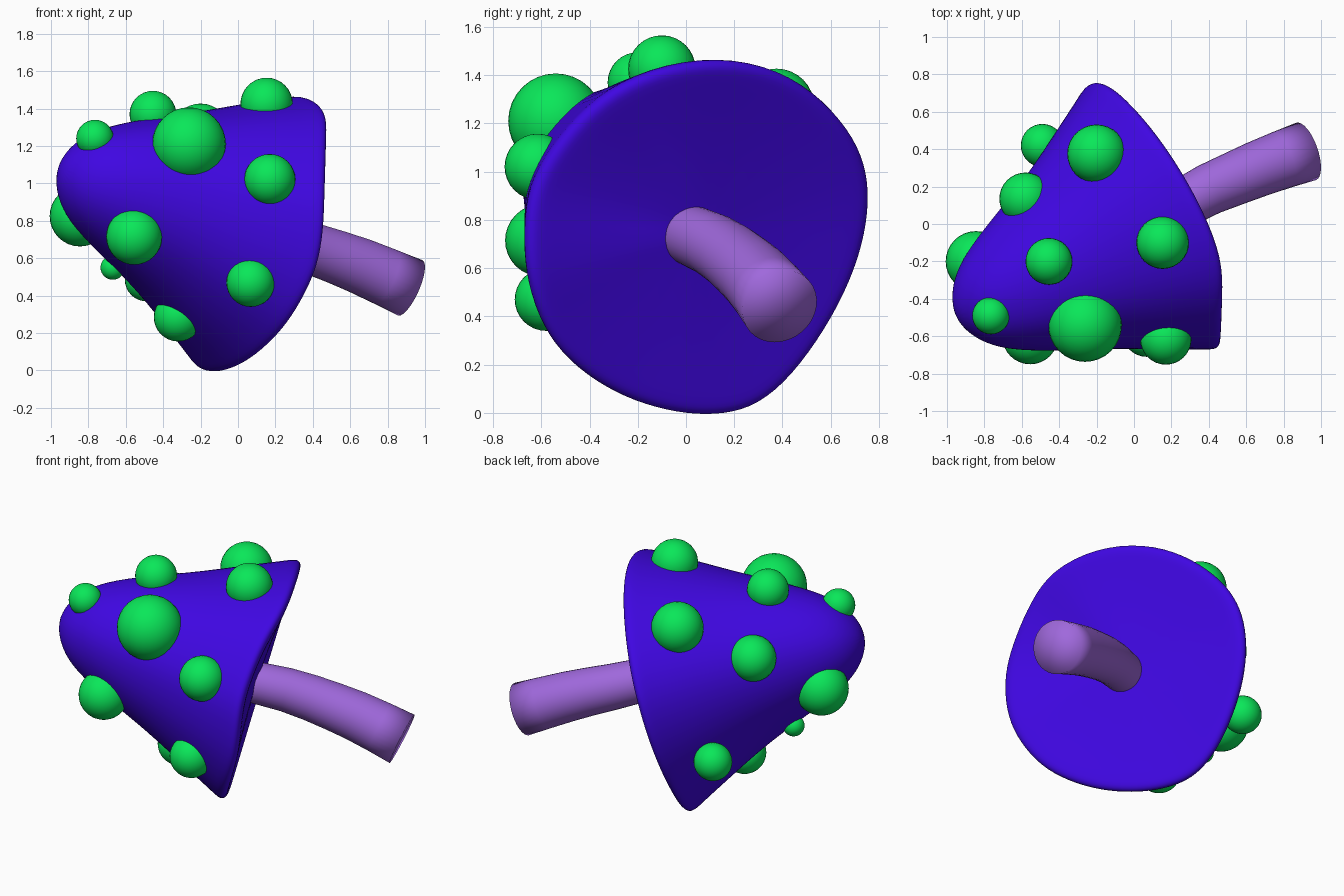
import bpy, bmesh
from math import cos, sin, pi, tau
from mathutils import Vector

if "Cube" in bpy.data.objects:
    bpy.data.objects.remove(bpy.data.objects["Cube"])


def material(name, rgb):
    m = bpy.data.materials.new(name)
    m.diffuse_color = (*rgb, 1)
    m.use_nodes = True
    m.node_tree.nodes["Principled BSDF"].inputs["Base Color"].default_value = m.diffuse_color
    return m


def add_object(name, bm, mat):
    bmesh.ops.recalc_face_normals(bm, faces=bm.faces)
    me = bpy.data.meshes.new(name)
    bm.to_mesh(me)
    bm.free()
    ob = bpy.data.objects.new(name, me)
    bpy.context.collection.objects.link(ob)
    me.materials.append(mat)
    for p in me.polygons:
        p.use_smooth = True
    return ob


def loft(bm, rings, start, end):
    loops = [[bm.verts.new(p) for p in r] for r in rings]
    n = len(loops[0])
    for a, b in zip(loops, loops[1:]):
        for i in range(n):
            bm.faces.new((a[i], a[(i + 1) % n], b[(i + 1) % n], b[i]))
    for tip, loop in ((start, loops[0]), (end, loops[-1])):
        v = bm.verts.new(tip)
        for i in range(n):
            bm.faces.new((loop[i], loop[(i + 1) % n], v))


blue = material("cap_blue", (0.05, 0.002, 0.76))
green = material("spot_green", (0.003, 0.8, 0.1))
purple = material("stem_purple", (0.35, 0.14, 0.72))

# cap: uneven rim (y, z) on a tilted plane, lofted to a rounded tip
rim_yz = [(-.66, .75), (-.64, .93), (-.55, 1.09), (-.40, 1.27), (-.2, 1.40),
          (.08, 1.47), (.34, 1.44), (.54, 1.33), (.685, 1.17), (.75, 1.03),
          (.768, .88), (.74, .69), (.665, .49), (.55, .29), (.41, .11),
          (.27, .01), (.12, -.015), (-.03, -.005), (-.2, .04), (-.36, .12),
          (-.51, .24), (-.60, .39), (-.65, .56)]
axis = Vector((-.865, -.424, .268)).normalized()
centre = Vector((.13, .06, .74))
rim = [Vector((min(.463 + .03 * (z - .9), -.07 - .50 * y + .31 * z + .04 * max(0, z - .9))
               - .03 * max(0, y), y, z)) - centre for y, z in rim_yz]
profile = [(.015, .5), (-.01, .9), (-.015, .97), (.015, 1.015), (.08, .97), (.28, .845),
           (.5, .70), (.7, .585), (.9, .472), (1.06, .36), (1.16, .24), (1.215, .11)]
tip_shift = Vector((-.01, -.035, .01))
mid_shift = Vector((.01, -.01, .012))
rings = []
for h, s in profile:
    w = min(1, max(0, 1 - h / 1.2))
    c = centre + axis * h + tip_shift * (1 - w) + mid_shift * sin(pi * w)
    ring = []
    for v in rim:
        flat = (v - axis * v.dot(axis)).normalized() * .755
        ring.append(c + (v * w + flat * (1 - w)) * s)
    rings.append(ring)
bm = bmesh.new()
loft(bm, rings, centre + axis * .025, centre + axis * 1.23 + tip_shift)
cap = add_object("cap", bm, blue)
smooth = cap.modifiers.new("smooth", 'SUBSURF')
smooth.levels = smooth.render_levels = 2

# stem: bent tapered tube with a flat end
path = [Vector(p) for p in [(.02, -.02, .75), (.13, .035, .73), (.27, .115, .695), (.4, .185, .65),
                            (.53, .24, .605), (.65, .29, .56), (.79, .343, .5), (.92, .388, .442)]]
n = 32
rings = []
for i, p in enumerate(path):
    d = (path[min(i + 1, len(path) - 1)] - path[max(i - 1, 0)]).normalized()
    a = d.cross(Vector((0, 0, 1))).normalized()
    b = a.cross(d)
    r = .12 + .042 * i / (len(path) - 1)
    rings.append([p + (a * cos(tau * k / n) + b * sin(tau * k / n)) * r for k in range(n)])
bm = bmesh.new()
loft(bm, rings, path[0], path[-1])
add_object("stem", bm, purple)

# spots: spheres sunk into the cap (x, y, z, radius)
spots = [(-.765, -.49, 1.24, .10), (-.455, -.2, 1.37, .125), (-.262, -.54, 1.21, .197),
         (.17, -.615, 1.02, .137), (-.555, -.60, .715, .15), (.068, -.58, .47, .13),
         (-.32, -.15, .285, .13), (-.845, -.2, .825, .162), (-.2, .375, 1.27, .157),
         (.153, -.1, 1.425, .14), (-.58, .135, 1.08, .14), (-.49, .42, .485, .115),
         (-.67, -.16, .55, .065)]
for i, (x, y, z, r) in enumerate(spots):
    bm = bmesh.new()
    bmesh.ops.create_uvsphere(bm, u_segments=32, v_segments=16, radius=r)
    bmesh.ops.translate(bm, verts=bm.verts, vec=(x, y, z))
    add_object(f"spot_{i + 1}", bm, green)
